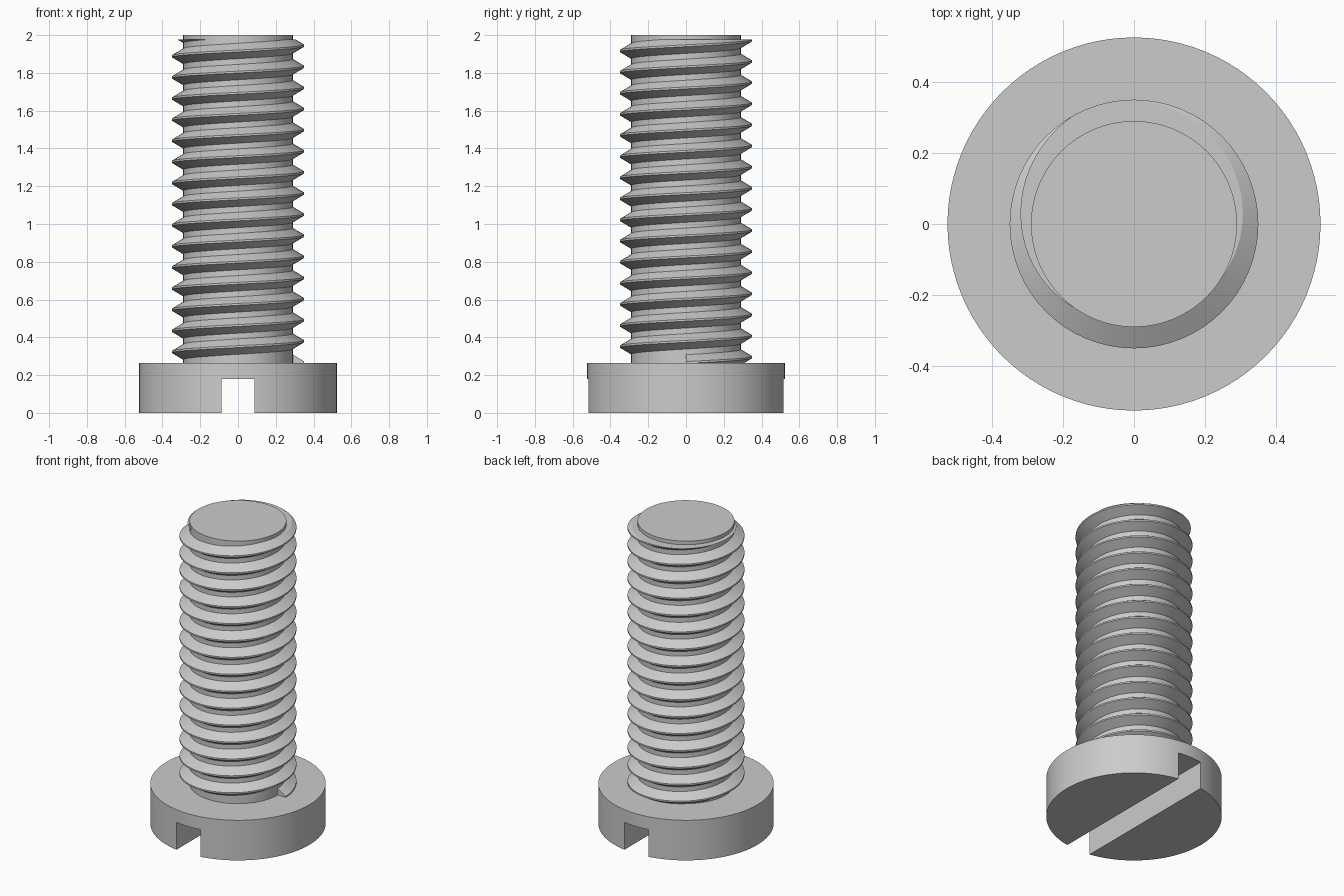
import bpy, bmesh
from math import cos, sin, tau, radians

HEAD_R, HEAD_H = 0.525, 0.265
CORE_R, CREST_R = 0.29, 0.35
PITCH, TURNS, STEPS = 0.1118, 15.8, 64
START_Z, THREAD_TOP = 0.267, 1.976

if "Cube" in bpy.data.objects:
    bpy.data.objects.remove(bpy.data.objects["Cube"])

steel = bpy.data.materials.new("steel grey")
steel.use_nodes = True
grey = (0.6, 0.6, 0.6, 1)
steel.diffuse_color = grey
steel.node_tree.nodes["Principled BSDF"].inputs["Base Color"].default_value = grey


def finish(obj, name):
    """Name, colour and smooth a part."""
    obj.name = name
    obj.data.materials.clear()
    obj.data.materials.append(steel)
    bpy.ops.object.select_all(action="DESELECT")
    obj.select_set(True)
    bpy.context.view_layer.objects.active = obj
    bpy.ops.object.shade_smooth_by_angle(angle=radians(30))


def cylinder(radius, z0, z1, sides):
    bpy.ops.mesh.primitive_cylinder_add(
        vertices=sides, radius=radius, depth=z1 - z0, location=(0, 0, (z0 + z1) / 2))
    return bpy.context.object


# Head with a straight driver slot cut across its underside
head = cylinder(HEAD_R, 0, HEAD_H, 96)
bpy.ops.mesh.primitive_cube_add(size=1, location=(0, 0, 0.04))
cutter = bpy.context.object
cutter.name = "slot_cutter"
cutter.scale = (0.175, 1.4, 0.28)
cutter.hide_render = True
cut = head.modifiers.new("slot", "BOOLEAN")
cut.operation = "DIFFERENCE"
cut.solver = "EXACT"
cut.object = cutter
bpy.context.view_layer.objects.active = head
bpy.ops.object.modifier_apply(modifier=cut.name)
bpy.data.objects.remove(cutter)
finish(head, "head")

# Plain shank core
finish(cylinder(CORE_R, HEAD_H, 2, 64), "shank_core")

# Thread: a tapered section swept along a right-handed helix
section = [(CORE_R - 0.002, -0.042), (CREST_R, -0.005),
           (CREST_R, 0.005), (CORE_R - 0.002, 0.042)]
bm = bmesh.new()
rings = []
for i in range(int(TURNS * STEPS) + 1):
    a = tau * i / STEPS
    z = START_Z + PITCH * i / STEPS
    rings.append([bm.verts.new((r * cos(a), r * sin(a), z + dz)) for r, dz in section])
for low, high in zip(rings, rings[1:]):
    for j in range(4):
        k = (j + 1) % 4
        bm.faces.new((low[j], high[j], high[k], low[k]))
bm.faces.new(rings[0])
bm.faces.new(rings[-1][::-1])

# Trim the thread flat at the head and near the tip
for height, up in ((HEAD_H, -1), (THREAD_TOP, 1)):
    result = bmesh.ops.bisect_plane(
        bm, geom=bm.verts[:] + bm.edges[:] + bm.faces[:], dist=1e-6,
        plane_co=(0, 0, height), plane_no=(0, 0, up), clear_outer=True)
    rim = [e for e in result["geom_cut"] if isinstance(e, bmesh.types.BMEdge)]
    bmesh.ops.holes_fill(bm, edges=rim, sides=0)
bmesh.ops.recalc_face_normals(bm, faces=bm.faces[:])
mesh = bpy.data.meshes.new("thread")
bm.to_mesh(mesh)
bm.free()
thread = bpy.data.objects.new("thread", mesh)
bpy.context.collection.objects.link(thread)
finish(thread, "thread")
